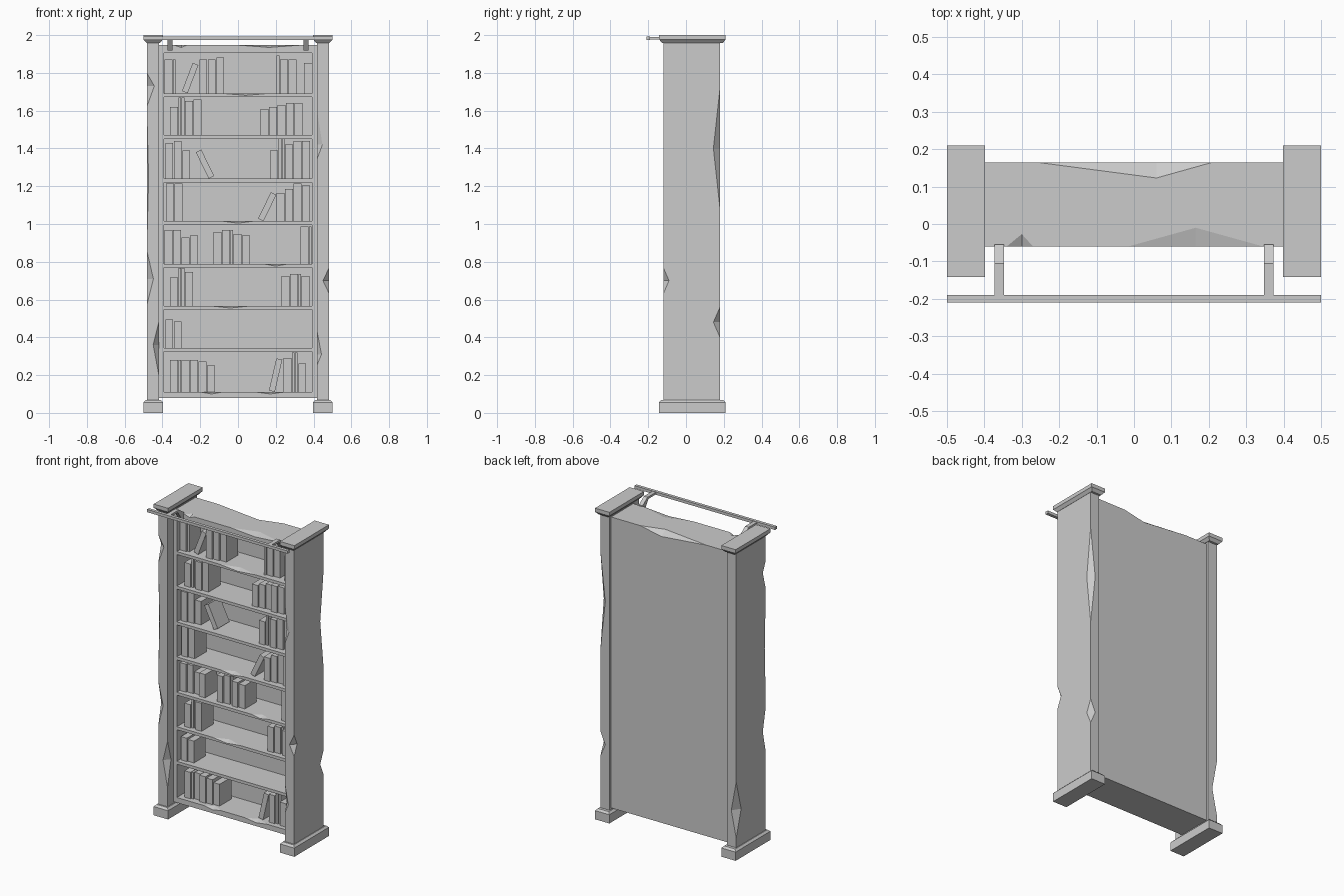
import bpy, bmesh, math
from mathutils import Vector, Matrix

cube = bpy.data.objects.get("Cube")
if cube:
    bpy.data.objects.remove(cube, do_unlink=True)

stone = bpy.data.materials.new("pale grey")
stone.use_nodes = True
GREY = (0.6, 0.6, 0.6, 1)
stone.diffuse_color = GREY
stone.node_tree.nodes["Principled BSDF"].inputs["Base Color"].default_value = GREY


def finish(name, bm):
    bmesh.ops.recalc_face_normals(bm, faces=bm.faces)
    mesh = bpy.data.meshes.new(name)
    bm.to_mesh(mesh)
    bm.free()
    mesh.materials.append(stone)
    obj = bpy.data.objects.new(name, mesh)
    bpy.context.collection.objects.link(obj)
    return obj


def add_box(bm, x, y, z):
    lo, hi = Vector((x[0], y[0], z[0])), Vector((x[1], y[1], z[1]))
    mat = Matrix.Translation((lo + hi) / 2) @ Matrix.Diagonal((hi - lo).to_4d())
    return bmesh.ops.create_cube(bm, size=1, matrix=mat)["verts"]


def box(name, x, y, z):
    bm = bmesh.new()
    add_box(bm, x, y, z)
    return finish(name, bm)


def loft(name, x, y, rings):
    """Rectangular block stacked from (inset, height) rings."""
    bm = bmesh.new()
    prev = None
    for inset, z in rings:
        xs = (x[0] + inset, x[1] - inset)
        ys = (y[0] + inset, y[1] - inset)
        ring = [bm.verts.new((xs[i], ys[j], z)) for i, j in ((0, 0), (1, 0), (1, 1), (0, 1))]
        if prev:
            for i in range(4):
                k = (i + 1) % 4
                bm.faces.new((prev[i], prev[k], ring[k], ring[i]))
        else:
            bm.faces.new(ring[::-1])
        prev = ring
    bm.faces.new(prev)
    return finish(name, bm)


def chip(obj, chips):
    """Knock facets off edges: (edge point, axis, reach up, reach down, bite 1, bite 2)."""
    bm = bmesh.new()
    for point, axis, up, down, bite1, bite2 in chips:
        m, axis, d1, d2 = Vector(point), Vector(axis), Vector(bite1), Vector(bite2)
        spread = (d1 - d2) * 0.6
        pts = (m + axis * up, m - axis * down, m + d1 + spread, m + d2 - spread, m - d1 - d2)
        verts = [bm.verts.new(p) for p in pts]
        bmesh.ops.convex_hull(bm, input=verts)
    cutter = finish("chip_cutter", bm)
    cutter.hide_render = True
    mod = obj.modifiers.new("chips", "BOOLEAN")
    mod.operation, mod.solver, mod.object = "DIFFERENCE", "EXACT", cutter
    graph = bpy.context.evaluated_depsgraph_get()
    mesh = bpy.data.meshes.new_from_object(obj.evaluated_get(graph))
    obj.modifiers.clear()
    obj.data = mesh
    bpy.data.objects.remove(cutter, do_unlink=True)


# Pillars with foot blocks and caps
OUT, INN, FRONT, BACK = 0.483, 0.417, -0.12, 0.18
pillars = {}
for side, s in (("left", 1), ("right", -1)):
    span = sorted((s * INN, s * OUT))
    block = sorted((s * 0.398, s * 0.5))
    pillars[side] = box(side + "_pillar", span, (FRONT, BACK), (0.05, 1.97))
    depth = (-0.142, 0.21)
    loft(side + "_foot", block, depth, ((0, 0), (0, 0.056), (0.012, 0.068)))
    loft(side + "_cap", block, depth, ((0.016, 1.958), (0.004, 1.972), (0, 1.976), (0, 2)))


def pillar_chip(x, y, z, up, down, bx, by):
    """Chip on an upright edge, biting inwards by bx and by."""
    sx = -1 if abs(x) == OUT else 1
    sx *= 1 if x > 0 else -1
    sy = 1 if y == FRONT else -1
    return ((x, y, z), (0, 0, 1), up, down, (sx * bx, 0, 0), (0, sy * by, 0))


chip(pillars["left"], [
    pillar_chip(OUT, FRONT, 0.70, 0.07, 0.07, 0.033, 0.03),
    pillar_chip(OUT, BACK, 1.40, 0.32, 0.32, 0.035, 0.035),
    pillar_chip(OUT, BACK, 0.48, 0.08, 0.08, 0.035, 0.035),
    pillar_chip(INN, FRONT, 1.42, 0.19, 0.08, 0.03, 0.02),
    pillar_chip(INN, FRONT, 0.31, 0.13, 0.06, 0.025, 0.02),
])
chip(pillars["right"], [
    pillar_chip(-OUT, FRONT, 1.73, 0.07, 0.11, 0.04, 0.03),
    pillar_chip(-OUT, FRONT, 1.24, 0.37, 0.36, 0.01, 0.01),
    pillar_chip(-OUT, FRONT, 0.71, 0.15, 0.14, 0.035, 0.03),
    pillar_chip(-INN, FRONT, 0.36, 0.13, 0.17, 0.032, 0.035),
    pillar_chip(-OUT, BACK, 0.30, 0.19, 0.17, 0.035, 0.05),
])

# Case: sides, back, floor and chipped top
CASE = (-0.06, 0.165)
WIDE = (-0.42, 0.42)
for side, s in (("left", 1), ("right", -1)):
    box(side + "_case_side", sorted((s * 0.393, s * 0.42)), CASE, (0.078, 1.91))
box("back_panel", WIDE, (0.14, CASE[1]), (0.078, 1.91))


def ledge_chip(x, z, left, right, by, bz, front=True):
    """Chip on the upper edge of a horizontal board."""
    y, sy = (CASE[0], 1) if front else (CASE[1], -1)
    return ((x, y, z), (1, 0, 0), right, left, (0, sy * by, 0), (0, 0, -bz))


TOP = 1.948
top = box("case_top", WIDE, CASE, (1.905, TOP))
chip(top, [
    ledge_chip(-0.30, TOP, 0.04, 0.03, 0.033, 0.014),
    ledge_chip(0.165, TOP, 0.18, 0.18, 0.05, 0.013),
    ledge_chip(0.06, TOP, 0.32, 0.15, 0.042, 0.03, False),
])

# Shelves; the lowest is the floor of the case
LEVELS = (1.692, 1.47, 1.24, 1.015, 0.788, 0.566, 0.344, 0.111)
CHIPS = {0: ((0.04, 0.13),), 3: ((0, 0.08),), 4: ((0.2, 0.06),),
         5: ((-0.04, 0.1),), 7: ((-0.14, 0.06), (0.17, 0.08))}
for i, z in enumerate(LEVELS):
    under = 0.078 if i == 7 else z - 0.019
    shelf = box("floor_board" if i == 7 else f"shelf_{i + 1}", WIDE, (CASE[0], 0.15), (under, z))
    if i in CHIPS:
        chip(shelf, [ledge_chip(x, z, r, r, 0.035, 0.011) for x, r in CHIPS[i]])

# Upright books: shelf, starting x, heights in hundredths (negative = thin volume)
GROUPS = (
    (0, -0.39, (18, -18)), (0, -0.205, (18, 18, 19)), (0, 0.205, (-20, 18, 18)), (0, 0.35, (16,)),
    (1, -0.36, (15, -20, -20, 18, 19)), (1, 0.12, (14, 15, 16, 17, 17)),
    (2, -0.385, (19, 20, 15)), (2, 0.17, (15, -21, -21, 18, 20, 20)),
    (3, -0.38, (20, 20)), (3, 0.205, (15, 17, 20, 19)),
    (4, -0.39, (18, 18, 14, 15)), (4, -0.13, (17, 18, -18, 16, 15)), (4, 0.33, (20, -20)),
    (5, -0.36, (15, -20, -20, 18)), (5, 0.23, (16, 17, -17, 16)),
    (6, -0.385, (15, 14)),
    (7, -0.36, (17, -17, 17, 17, 16, 14)), (7, 0.24, (18, -21, -21, 15)),
)
bm = bmesh.new()
for shelf, x, heights in GROUPS:
    for n, h in enumerate(heights):
        w = 0.044 if h > 0 else 0.016
        front = -0.03 + 0.008 * (n % 3)
        z = LEVELS[shelf]
        add_box(bm, (x, x + w - 0.002), (front, front + 0.12), (z, z + abs(h) / 100))
        x += w + 0.001
finish("upright_books", bm)

# Leaning books: shelf, foot x, height, tilt in degrees
bm = bmesh.new()
for shelf, x, h, tilt in ((0, -0.267, 0.16, 21), (2, -0.155, 0.155, -26),
                          (3, 0.135, 0.155, 26), (7, 0.195, 0.175, 13)):
    w = (-0.032, 0) if tilt > 0 else (0, 0.032)
    verts = add_box(bm, w, (-0.025, 0.095), (0, h))
    spin = Matrix.Rotation(math.radians(tilt), 4, "Y")
    bmesh.ops.transform(bm, verts=verts, matrix=Matrix.Translation((x, 0, LEVELS[shelf])) @ spin)
finish("leaning_books", bm)

# Ladder rail and its bent brackets
box("rail", (-0.5, 0.5), (-0.21, -0.19), (1.974, 1.992))
BEND = ((-0.195, 1.99), (-0.105, 1.99), (-0.055, 1.955),
        (-0.055, 1.918), (-0.075, 1.918), (-0.115, 1.976), (-0.195, 1.976))
for side, s in (("left", 1), ("right", -1)):
    bm = bmesh.new()
    face = bm.faces.new([bm.verts.new((s * 0.36 - 0.013, y, z)) for y, z in BEND])
    new = bmesh.ops.extrude_face_region(bm, geom=[face])["geom"]
    moved = [v for v in new if isinstance(v, bmesh.types.BMVert)]
    bmesh.ops.translate(bm, verts=moved, vec=(0.026, 0, 0))
    finish(side + "_rail_bracket", bm)
